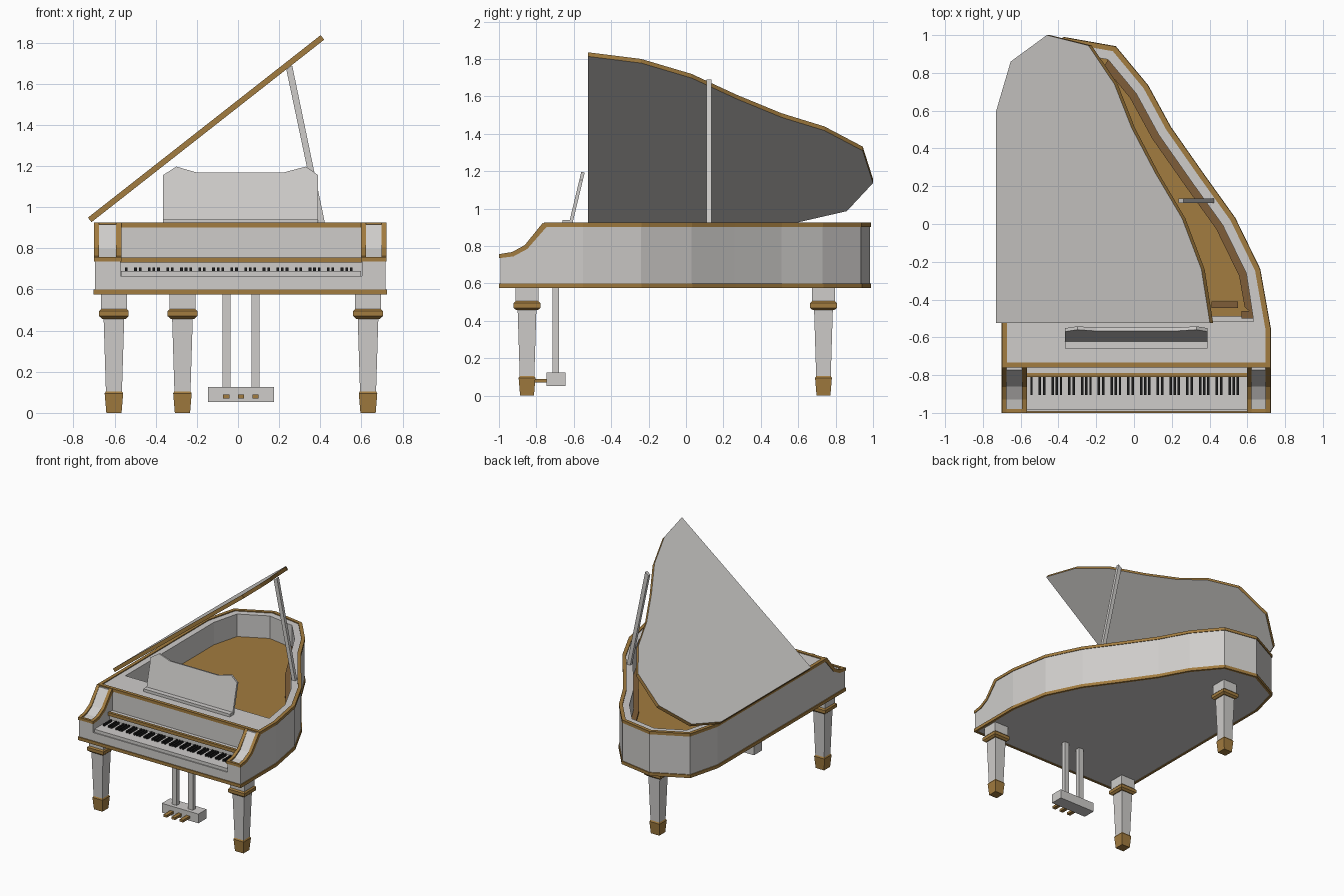
import bpy, bmesh, math
from mathutils import Vector as V

if "Cube" in bpy.data.objects:
    bpy.data.objects.remove(bpy.data.objects["Cube"])


def material(name, rgb):
    m = bpy.data.materials.new(name)
    m.diffuse_color = (*rgb, 1)
    m.use_nodes = True
    m.node_tree.nodes["Principled BSDF"].inputs["Base Color"].default_value = m.diffuse_color
    return m


GREY = material("pale grey lacquer", (0.62, 0.605, 0.59))
GOLD = material("antique gold", (0.36, 0.20, 0.05))
BROWN = material("dark brown", (0.21, 0.11, 0.04))
BLACK = material("key black", (0.012, 0.012, 0.012))


def finish(name, bm, *mats):
    bmesh.ops.recalc_face_normals(bm, faces=bm.faces)
    me = bpy.data.meshes.new(name)
    bm.to_mesh(me)
    bm.free()
    for m in mats:
        me.materials.append(m)
    ob = bpy.data.objects.new(name, me)
    bpy.context.collection.objects.link(ob)
    return ob


def prism(name, pts, o, u, v, w, mat, edge=None):
    """Flat outline in the u, v plane at o, extruded by w; optional edge colour."""
    o, u, v, w = V(o), V(u), V(v), V(w)
    bm = bmesh.new()
    a = [bm.verts.new(o + u * p + v * q) for p, q in pts]
    b = [bm.verts.new(k.co + w) for k in a]
    bm.faces.new(a)
    bm.faces.new(b)
    for i in range(len(a)):
        j = (i + 1) % len(a)
        bm.faces.new((a[i], a[j], b[j], b[i])).material_index = 1 if edge else 0
    return finish(name, bm, mat, *([edge] if edge else []))


def slab(name, pts, z0, z1, mat):
    return prism(name, pts, (0, 0, z0), (1, 0, 0), (0, 1, 0), (0, 0, z1 - z0), mat)


def side_profile(name, pts, x0, x1, mat):
    return prism(name, pts, (x0, 0, 0), (0, 1, 0), (0, 0, 1), (x1 - x0, 0, 0), mat)


def box(name, x0, x1, y0, y1, z0, z1, mat):
    return slab(name, [(x0, y0), (x1, y0), (x1, y1), (x0, y1)], z0, z1, mat)


def inset(pts, d):
    """Mitred inward offset of a counter-clockwise outline."""
    res = []
    for i, p in enumerate(pts):
        p = V(p)
        e = (p - V(pts[i - 1])).normalized()
        f = (V(pts[(i + 1) % len(pts)]) - p).normalized()
        n, m = V((-e.y, e.x)), V((-f.y, f.x))
        res.append(tuple(p + (n + m) * d / (1 + n.dot(m))))
    return res


def ring(name, outer, inner, z0, z1, mat, closed=True):
    bm = bmesh.new()
    loops = [[bm.verts.new((x, y, z)) for x, y in pts]
             for pts, z in ((outer, z0), (outer, z1), (inner, z1), (inner, z0))]
    n = len(outer)
    for k in range(4):
        a, b = loops[k], loops[(k + 1) % 4]
        for i in range(n if closed else n - 1):
            j = (i + 1) % n
            bm.faces.new((a[i], a[j], b[j], b[i]))
    if not closed:
        for i in (0, -1):
            bm.faces.new([l[i] for l in loops])
    return finish(name, bm, mat)


# Case outline, from the right cheek round the tail to the left cheek
L, R, FRONT = -0.695, 0.717, -0.993
CURVE = [(R, -0.55), (0.662, -0.24), (0.53, 0.03), (0.365, 0.26), (0.19, 0.51),
         (0.07, 0.73), (-0.1, 0.935), (-0.37, 0.983), (-0.63, 0.85), (L, 0.6), (L, -0.55)]
whole = [(R, FRONT)] + CURVE + [(L, FRONT)]
upper = [(R, -0.755)] + CURVE + [(L, -0.755)]

# Case: rim, front deck, underside and gold mouldings
cavity = inset(CURVE, 0.07)
cavity[0], cavity[-1] = (cavity[0][0], -0.515), (cavity[-1][0], -0.515)
ring("case_rim", CURVE, cavity, 0.59, 0.918, GREY)
box("front_deck", L, R, -0.755, -0.55, 0.59, 0.918, GREY)
slab("underside", whole, 0.579, 0.6, GREY)
ring("bottom_moulding", inset(whole, -0.007), inset(whole, 0.012), 0.575, 0.6, GOLD)
ring("top_moulding", inset(upper, -0.005), inset(upper, 0.022), 0.902, 0.925, GOLD)

# Inside of the case: soundboard, ledge along the bent side, small blocks
slab("soundboard", inset(CURVE, 0.06), 0.70, 0.74, GOLD)
ring("bent_side_ledge", inset(CURVE, 0.068)[:7], inset(CURVE, 0.11)[:7],
     0.735, 0.755, BROWN, closed=False)
box("ledge_end", 0.57, 0.64, -0.5, -0.46, 0.735, 0.755, BROWN)
box("soundboard_block", 0.41, 0.55, -0.445, -0.41, 0.735, 0.76, BROWN)

# Cheeks at both ends of the keyboard, with gold edging
CHEEK = [(-0.75, 0.59), (-0.75, 0.915), (-0.772, 0.915), (-0.86, 0.797),
         (-0.928, 0.758), (FRONT, 0.747), (FRONT, 0.59)]
EDGING = [(-0.765, 0.925), (-0.862, 0.805), (-0.93, 0.768), (-1, 0.757),
          (-1, 0.735), (-0.922, 0.745), (-0.848, 0.785), (-0.745, 0.903)]
for side, x0, x1 in (("left", L, -0.572), ("right", 0.602, R)):
    side_profile(side + "_cheek", CHEEK, x0, x1, GREY)
    side_profile(side + "_cheek_edging_a", EDGING, x0 - 0.005, x0 + 0.02, GOLD)
    side_profile(side + "_cheek_edging_b", EDGING, x1 - 0.02, x1 + 0.005, GOLD)
    box(side + "_cheek_front_edging", x0, x1, -0.9995, -0.98, 0.736, 0.757, GOLD)

# Keyboard
box("key_bed", -0.572, 0.602, FRONT, -0.755, 0.59, 0.665, GREY)
box("white_keys", -0.568, 0.598, -0.985, -0.77, 0.66, 0.69, GREY)
box("fallboard_base", -0.572, 0.602, -0.79, -0.75, 0.66, 0.75, GREY)
box("fallboard_strip", -0.572, 0.602, -0.81, -0.788, 0.73, 0.755, GOLD)
bm = bmesh.new()
step = 1.16 / 52
for k in range(51):
    if k % 7 in (0, 2, 3, 5, 6):
        x = -0.565 + (k + 1) * step
        cube = bmesh.ops.create_cube(bm, size=1)["verts"]
        bmesh.ops.scale(bm, vec=(0.013, 0.095, 0.02), verts=cube)
        bmesh.ops.translate(bm, vec=(x, -0.858, 0.696), verts=cube)
finish("black_keys", bm, BLACK)

# Music desk
box("music_desk_base", -0.365, 0.39, -0.66, -0.61, 0.915, 0.94, GREY)
prism("music_desk_panel", [(-0.365, 0), (0.39, 0), (0.39, 0.23), (0.33, 0.272), (0.22, 0.243),
                           (-0.2, 0.243), (-0.3, 0.272), (-0.365, 0.23)],
      (0, -0.625, 0.925), (1, 0, 0), (0, 0.24, 1), (0, 0.018, -0.004), GREY)

# Raised lid (hinged on the left) and its prop
t = math.radians(38.1)
c, s = math.cos(t), math.sin(t)
prism("lid", [(0, -0.523), (1.437, -0.523), (1.38, -0.24), (1.25, 0.03), (1.07, 0.27), (0.91, 0.51),
              (0.795, 0.74), (0.62, 0.945), (0.34, 1.0), (0.097, 0.86), (0, 0.6)],
      (-0.712, 0, 0.927), (c, 0, s), (0, 1, 0), (-s * 0.028, 0, c * 0.028), GREY, GOLD)
prism("lid_prop", [(0.235, 1.668), (0.263, 1.69), (0.425, 0.91), (0.395, 0.91)],
      (0, 0.11, 0), (1, 0, 0), (0, 0, 1), (0, 0.025, 0), GREY)

# Square tapered legs: height, half width, gold or not for the section below
LEG = [(0.58, 0.0625, 0), (0.505, 0.0625, 1), (0.495, 0.072, 1), (0.47, 0.072, 1),
       (0.457, 0.057, 1), (0.457, 0.05, 0), (0.105, 0.039, 1), (0.095, 0.045, 1), (0, 0.037, 0)]
for name, x, y in (("front_left_leg", -0.603, -0.85), ("front_right_leg", 0.632, -0.85),
                   ("rear_leg", -0.27, 0.735)):
    bm = bmesh.new()
    rows = [[bm.verts.new((x + i * h, y + j * h, z))
             for i, j in ((-1, -1), (1, -1), (1, 1), (-1, 1))] for z, h, _ in LEG]
    for a, b, lev in zip(rows, rows[1:], LEG):
        for i in range(4):
            j = (i + 1) % 4
            bm.faces.new((a[i], a[j], b[j], b[i])).material_index = lev[2]
    bm.faces.new(rows[0])
    bm.faces.new(rows[-1]).material_index = 1
    finish(name, bm, GREY, GOLD)

# Pedal lyre
box("pedal_box", -0.145, 0.175, -0.745, -0.643, 0.052, 0.125, GREY)
for i, x in enumerate((-0.056, 0.085)):
    box(f"lyre_post_{i + 1}", x - 0.02, x + 0.02, -0.715, -0.68, 0.12, 0.58, GREY)
for i, x in enumerate((-0.057, 0.014, 0.085)):
    box(f"pedal_{i + 1}", x - 0.015, x + 0.015, -0.83, -0.74, 0.071, 0.089, GOLD)
